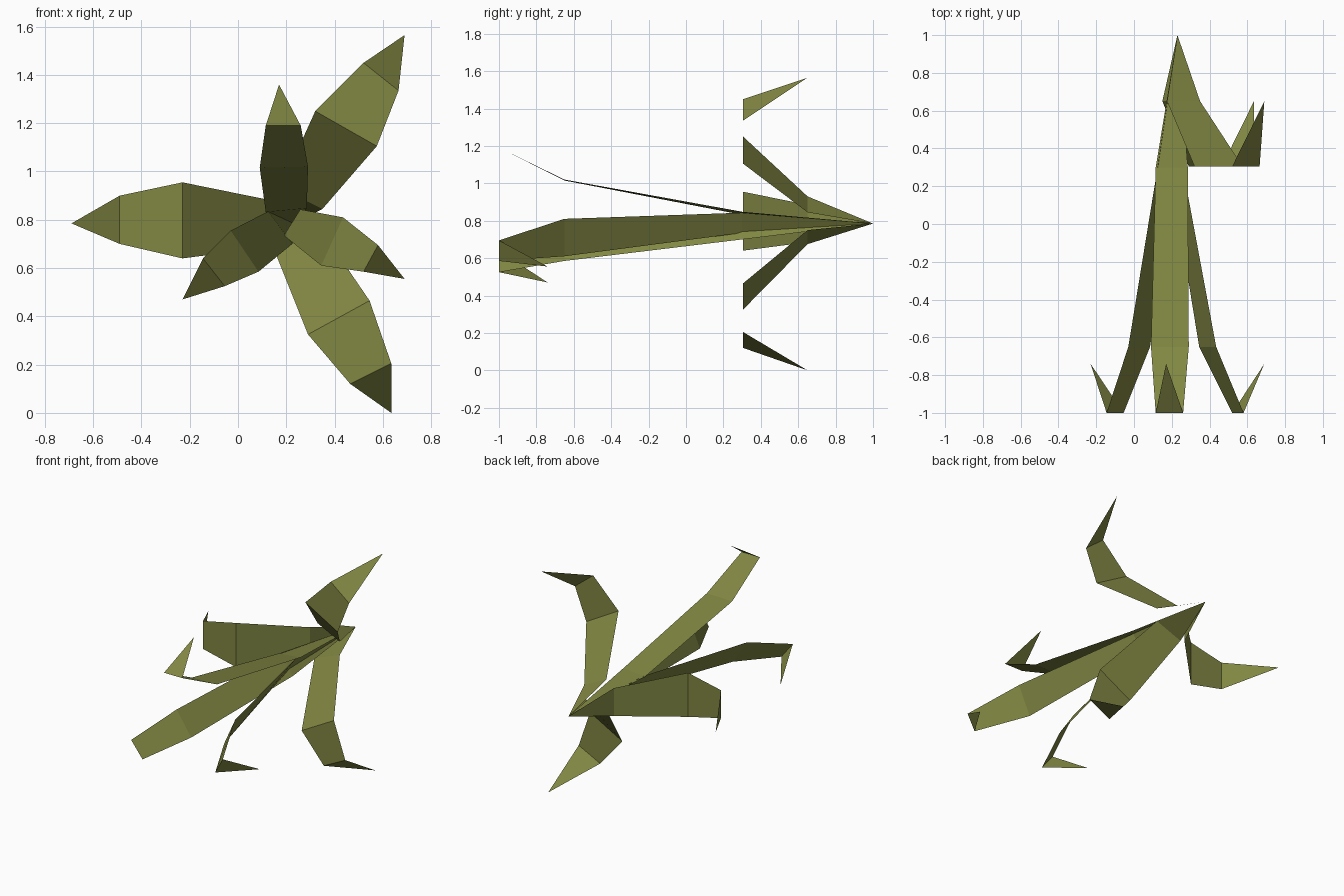
import bpy

mat = bpy.data.materials.new("olive_green")
mat.diffuse_color = (0.22, 0.24, 0.055, 1)

APEX = (0.23, 1.0, 0.785)            # point where all the blades meet


def blade(name, ys, sections, tip):
    """Thin folded blade: apex, three cross-sections (x1, z1, x2, z2) at depths ys, pointed tip."""
    verts = [APEX]
    for y, (x1, z1, x2, z2) in zip(ys, sections):
        verts += [(x1, y, z1), (x2, y, z2)]
    verts.append((tip[0], ys[-1], tip[1]))
    faces = [(0, 1, 2), (1, 3, 4, 2), (3, 5, 6, 4), (5, 7, 6)]
    mesh = bpy.data.meshes.new(name)
    mesh.from_pydata(verts, [], faces)
    mesh.materials.append(mat)
    obj = bpy.data.objects.new(name, mesh)
    bpy.context.collection.objects.link(obj)


# Three broad petals: flare out from the apex, run flat, tip bends back
BROAD = (0.65, 0.305, 0.305, 0.65)
blade("broad_petal_left", BROAD,
      [(0.115, 0.685, 0.115, 0.885), (-0.23, 0.64, -0.23, 0.955), (-0.49, 0.70, -0.49, 0.90)],
      (-0.69, 0.785))
blade("broad_petal_upper", BROAD,
      [(0.175, 0.93, 0.35, 0.845), (0.32, 1.25, 0.575, 1.105), (0.52, 1.45, 0.665, 1.335)],
      (0.69, 1.565))
blade("broad_petal_lower", BROAD,
      [(0.35, 0.75, 0.15, 0.675), (0.545, 0.465, 0.29, 0.325), (0.635, 0.205, 0.465, 0.12)],
      (0.635, 0.0))

# Three long narrow petals reaching forward, tips folded back
LONG = (0.30, -0.65, -1.0, -0.74)
blade("long_petal_top", LONG,
      [(0.115, 0.832, 0.285, 0.848), (0.09, 1.015, 0.29, 1.02), (0.115, 1.19, 0.26, 1.19)],
      (0.17, 1.36))
blade("long_petal_right", LONG,
      [(0.258, 0.843, 0.19, 0.735), (0.435, 0.81, 0.345, 0.61), (0.58, 0.695, 0.52, 0.585)],
      (0.69, 0.555))
blade("long_petal_left", LONG,
      [(0.225, 0.70, 0.125, 0.835), (0.085, 0.585, -0.03, 0.755), (-0.055, 0.525, -0.145, 0.64)],
      (-0.23, 0.47))
